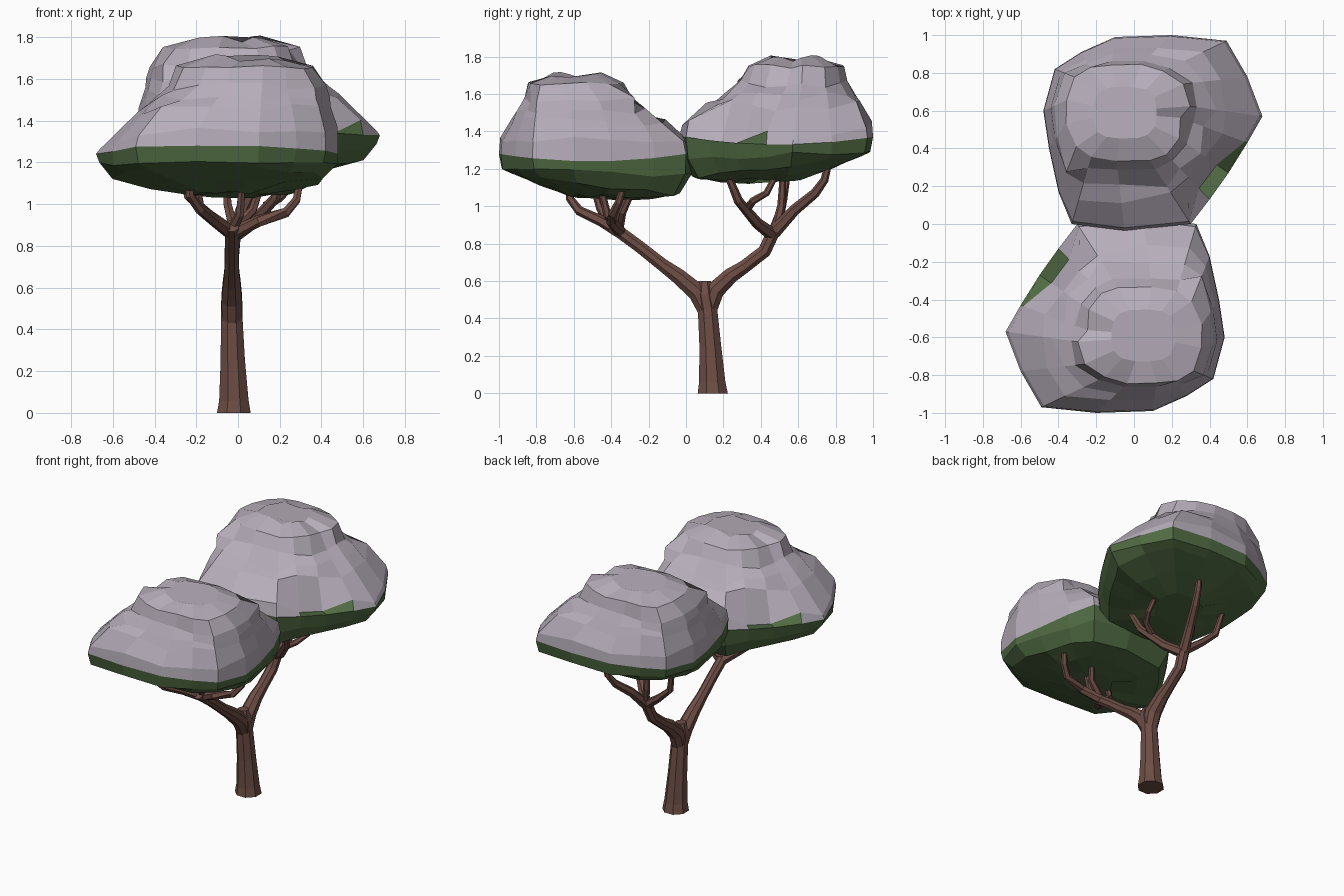
import bpy, bmesh, math, random
from mathutils import Vector, Matrix

if "Cube" in bpy.data.objects:
    bpy.data.objects.remove(bpy.data.objects["Cube"])


def material(name, rgb):
    m = bpy.data.materials.new(name)
    m.diffuse_color = (*rgb, 1)
    m.use_nodes = True
    m.node_tree.nodes["Principled BSDF"].inputs["Base Color"].default_value = m.diffuse_color
    return m


BARK = material("bark", (0.155, 0.075, 0.06))
GREEN = material("leaf_green", (0.08, 0.145, 0.055))
LILAC = material("blossom_grey", (0.47, 0.42, 0.49))


def finish(bm, name, mats):
    bmesh.ops.recalc_face_normals(bm, faces=bm.faces)
    mesh = bpy.data.meshes.new(name)
    bm.to_mesh(mesh)
    bm.free()
    for m in mats:
        mesh.materials.append(m)
    obj = bpy.data.objects.new(name, mesh)
    bpy.context.collection.objects.link(obj)
    return obj


def skin(bm, rings, colour=None):
    """Bridge closed rings of equal length and cap both ends."""
    loops = [[bm.verts.new(p) for p in r] for r in rings]
    n = len(loops[0])
    for k, (a, b) in enumerate(zip(loops, loops[1:])):
        for i in range(n):
            j = (i + 1) % n
            f = bm.faces.new((a[i], a[j], b[j], b[i]))
            f.material_index = colour(k, i) if colour else 0
    bm.faces.new(loops[0][::-1])
    top = bm.faces.new(loops[-1])
    top.material_index = colour(len(rings), 0) if colour else 0


def tube(bm, path, sides=8):
    """Tapered limb through (x, y, z, radius) points."""
    pts = [Vector(p[:3]) for p in path]
    rings = []
    for i, p in enumerate(pts):
        t = (pts[min(i + 1, len(pts) - 1)] - pts[max(i - 1, 0)]).normalized()
        if i == 0 and p.z == 0:
            t = Vector((0, 0, 1))
        u = Vector((1, 0, 0))
        u = (u - t * u.dot(t)).normalized()
        v = t.cross(u)
        rings.append([p + path[i][3] * (u * math.cos(a) + v * math.sin(a))
                      for a in (2 * math.pi * (k + 0.5) / sides for k in range(sides))])
    skin(bm, rings)


def limbs(name, paths, sides):
    bm = bmesh.new()
    for p in paths:
        tube(bm, p, sides)
    finish(bm, name, [BARK])


# Trunk and its two main arms
limbs("trunk", [[(-.02, .143, 0, .087), (-.02, .14, .06, .076), (-.025, .13, .25, .063),
                 (-.03, .115, .45, .056), (-.03, .1, .53, .056), (-.03, .1, .6, .035)]], 8)
limbs("main_arms", [
    [(-.03, .115, .43, .048), (-.03, .06, .54, .054), (-.03, -.04, .625, .045),
     (-.03, -.13, .69, .037), (-.03, -.25, .785, .035), (-.03, -.4, .895, .035)],
    [(-.03, .115, .43, .048), (-.03, .155, .55, .054), (-.03, .24, .63, .045),
     (-.03, .31, .675, .038), (-.03, .42, .76, .038), (-.02, .475, .88, .038)]], 8)

# Thin branches reaching into each canopy
limbs("front_branches", [
    [(-.03, -.35, .86, .034), (-.11, -.45, .92, .03), (-.18, -.57, .975, .026), (-.23, -.62, 1.04, .022), (-.24, -.63, 1.15, .017)],
    [(-.03, -.35, .86, .032), (.1, -.4, .92, .028), (.23, -.39, .96, .024), (.28, -.36, 1.02, .021), (.3, -.33, 1.12, .016)],
    [(-.09, -.41, .9, .024), (-.18, -.46, .99, .021), (-.2, -.5, 1.12, .016)],
    [(-.03, -.36, .88, .026), (.01, -.42, .95, .022), (.02, -.46, 1.12, .016)],
    [(-.02, -.36, .88, .026), (.07, -.34, .97, .022), (.12, -.27, 1.12, .016)]], 6)
limbs("back_branches", [
    [(-.02, .46, .85, .036), (.07, .38, .91, .03), (.18, .28, 1.03, .025), (.23, .21, 1.2, .018)],
    [(.13, .33, .99, .022), (.2, .36, 1.03, .02), (.24, .43, 1.07, .018), (.22, .5, 1.2, .014)],
    [(-.02, .47, .86, .032), (-.14, .5, .95, .026), (-.24, .52, 1.04, .022), (-.28, .55, 1.22, .016)],
    [(-.02, .47, .86, .036), (.02, .58, .98, .03), (.07, .69, 1.07, .026), (.09, .74, 1.14, .022), (.1, .77, 1.26, .017)],
    [(-.02, .48, .88, .026), (-.05, .51, 1.0, .022), (-.06, .52, 1.2, .016)]], 6)

# Canopy plan outline, seen from above
OUTLINE = [(-.68, -.57), (-.60, -.78), (-.49, -.97), (-.2, -1.), (.1, -.99), (.28, -.91),
           (.42, -.82), (.48, -.6), (.45, -.4), (.40, -.17), (.33, 0), (.05, .035),
           (-.3, 0), (-.4, -.13), (-.5, -.27), (-.6, -.43)]
CENTRE = Vector((-.04, -.49))
CROWN = Vector((.05, -.59))


def canopy(name, turn, lift):
    random.seed(7)
    edge = [Vector(p) for p in OUTLINE]
    crown = []
    for p in edge:  # rounded-box plateau under the top
        d = (p - CENTRE).normalized()
        s = (abs(d.x / .31) ** 3 + abs(d.y / .25) ** 3) ** (-1 / 3)
        crown.append(CROWN + d * s)
    rings = []
    # green underside: scale, height, tilt along y
    for s, z, tilt in ((.3, 1.052, -.06), (.6, 1.08, -.13), (.88, 1.115, -.12), (.985, 1.185, -.04)):
        rings.append([(*(CENTRE + (p - CENTRE) * (s + random.uniform(-.02, .01))),
                       z + tilt * (p.y + .5) * s + random.uniform(-.015, .015)) for p in edge])
    rings.append([(p.x, p.y, 1.24 + .16 * (p.y + .5) ** 2) for p in edge])
    # grey upper side: blend from rim to plateau, height, height jitter
    for b, z, jit in ((.04, 1.355, .015), (.42, 1.455, .025), (.62, 1.5, .025),
                      (.85, 1.565, .02), (.98, 1.655, .015)):
        ring = []
        for i, (p, c) in enumerate(zip(edge, crown)):
            inward = .2 if i in (13, 14) and b < .1 else 0
            side = .6 if p.x > .35 and b < .9 else 1
            q = p.lerp(c, b * side + inward + random.uniform(-.07, .07) * (b > .1))
            h = z - .3 * max(0, -q.x - .4) - .45 * inward
            ring.append((q.x, q.y, h + random.uniform(-jit, jit)))
        rings.append(ring)
    rings.append([(*(CROWN + (c - CROWN) * .55), 1.7 + random.uniform(-.02, .02)) for c in crown])
    bm = bmesh.new()
    skin(bm, rings, lambda k, i: 0 if k < 4 or (k == 4 and i in (13, 14)) else 1)
    bm.transform(Matrix.Translation((0, 0, lift)) @ Matrix.Rotation(turn, 4, 'Z'))
    finish(bm, name, [GREEN, LILAC])


# Two copies of the same canopy, the back one turned round and raised
canopy("front_canopy", 0, 0)
canopy("back_canopy", math.pi, .09)
